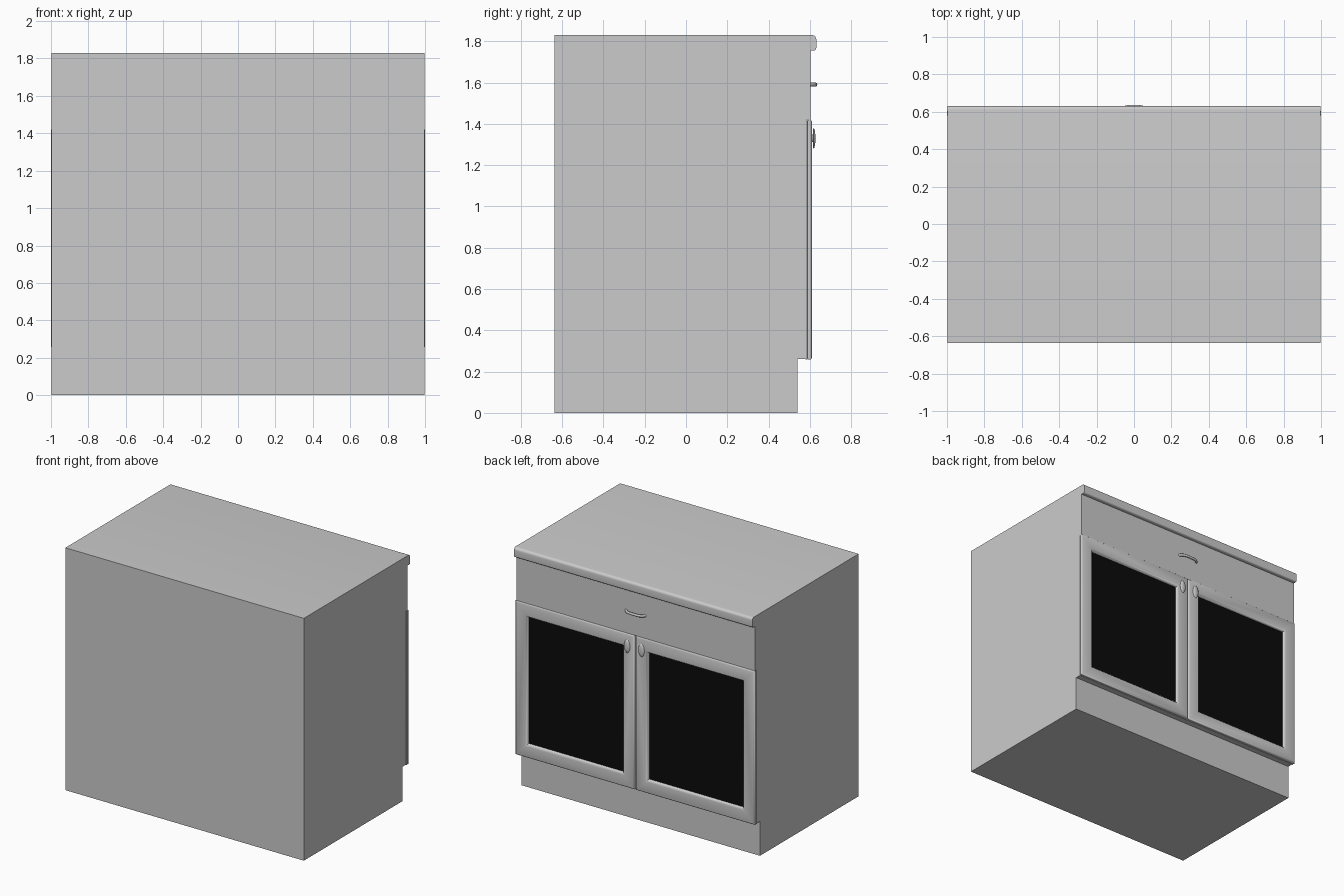
import bpy, bmesh, math
from mathutils import Vector

if "Cube" in bpy.data.objects:
    bpy.data.objects.remove(bpy.data.objects["Cube"])


def finish(name, bm, angle=None):
    bmesh.ops.recalc_face_normals(bm, faces=bm.faces[:])
    me = bpy.data.meshes.new(name)
    bm.to_mesh(me)
    bm.free()
    ob = bpy.data.objects.new(name, me)
    bpy.context.collection.objects.link(ob)
    if angle:
        bpy.ops.object.select_all(action='DESELECT')
        ob.select_set(True)
        bpy.context.view_layer.objects.active = ob
        bpy.ops.object.shade_smooth_by_angle(angle=math.radians(angle))
    return ob


def box(name, x0, x1, y0, y1, z0, z1):
    bm = bmesh.new()
    bmesh.ops.create_cube(bm, size=1)
    for v in bm.verts:
        v.co = ((x0 + x1) / 2 + v.co.x * (x1 - x0),
                (y0 + y1) / 2 + v.co.y * (y1 - y0),
                (z0 + z1) / 2 + v.co.z * (z1 - z0))
    return finish(name, bm)


def loft(name, rings, closed=False, angle=35):
    """Skin a list of point rings, capped unless closed into a loop."""
    bm = bmesh.new()
    rv = [[bm.verts.new(p) for p in r] for r in rings]
    n = len(rv[0])
    pairs = list(zip(rv, rv[1:])) + ([(rv[-1], rv[0])] if closed else [])
    for a, b in pairs:
        for i in range(n):
            j = (i + 1) % n
            bm.faces.new((a[i], a[j], b[j], b[i]))
    if not closed:
        bm.faces.new(rv[0])
        bm.faces.new(rv[-1])
    return finish(name, bm, angle)


black = bpy.data.materials.new("black_glass")
black.diffuse_color = (0.003, 0.003, 0.003, 1)
black.use_nodes = True
black.node_tree.nodes["Principled BSDF"].inputs["Base Color"].default_value = black.diffuse_color

W = 0.996
Y_BACK = -0.637

# Plinth, carcass and drawer front
box("plinth", -W, W, Y_BACK, 0.54, 0, 0.26)
box("carcass", -W, W, Y_BACK, 0.582, 0.26, 1.755)
box("drawer_front", -W, W, 0.58, 0.602, 1.42, 1.757)

# Worktop with rounded front lip
profile = [(Y_BACK, 1.755), (0.602, 1.755)]
for cy, cz, r, a0, a1 in ((0.618, 1.768, 0.013, -90, 0), (0.611, 1.81, 0.02, 0, 90)):
    for k in range(7):
        a = math.radians(a0 + (a1 - a0) * k / 6)
        profile.append((cy + r * math.cos(a), cz + r * math.sin(a)))
profile.append((Y_BACK, 1.83))
loft("worktop", [[(x, y, z) for y, z in profile] for x in (-W, W)])

# Doors: moulded frame around a dark recessed pane, with an oval knob
frame = [(0, 0.580), (0, 0.587), (0.005, 0.588), (0.005, 0.591), (0, 0.592),
         (0, 0.603), (0.004, 0.608), (0.012, 0.611), (0.085, 0.611),
         (0.093, 0.608), (0.100, 0.600), (0.104, 0.592), (0.104, 0.580)]
knob = [(0.35, 0.606), (0.35, 0.614), (0.85, 0.615), (1.0, 0.618),
        (0.9, 0.622), (0.6, 0.6255), (0.2, 0.627)]
for side, s in (("left", -1), ("right", 1)):
    x0, x1, z0, z1 = 0.004, 1.0, 0.258, 1.42
    rings = [[(s * (x0 + d), y, z0 + d), (s * (x1 - d), y, z0 + d),
              (s * (x1 - d), y, z1 - d), (s * (x0 + d), y, z1 - d)] for d, y in frame]
    loft(side + "_door_frame", rings, closed=True, angle=40)
    xs = sorted((s * 0.10, s * 0.905))
    pane = box(side + "_door_pane", xs[0], xs[1], 0.582, 0.592, 0.355, 1.323)
    pane.data.materials.append(black)
    rings = [[(s * 0.06 + 0.025 * f * math.cos(2 * math.pi * i / 20), y,
               1.33 + 0.05 * f * math.sin(2 * math.pi * i / 20)) for i in range(20)]
             for f, y in knob]
    loft(side + "_door_knob", rings, angle=50)

# Bowed drawer handle
rings = []
for k in range(17):
    t = -1 + k / 8
    c = Vector((0.082 * t, 0.598 + 0.03 * (1 - t ** 4), 1.59))
    n = Vector((0.12 * t ** 3 / 0.082, 1, 0)).normalized()
    rings.append([c + n * 0.008 * math.cos(math.pi * i / 5)
                  + Vector((0, 0, 0.010 * math.sin(math.pi * i / 5))) for i in range(10)])
loft("drawer_handle", rings, angle=50)
